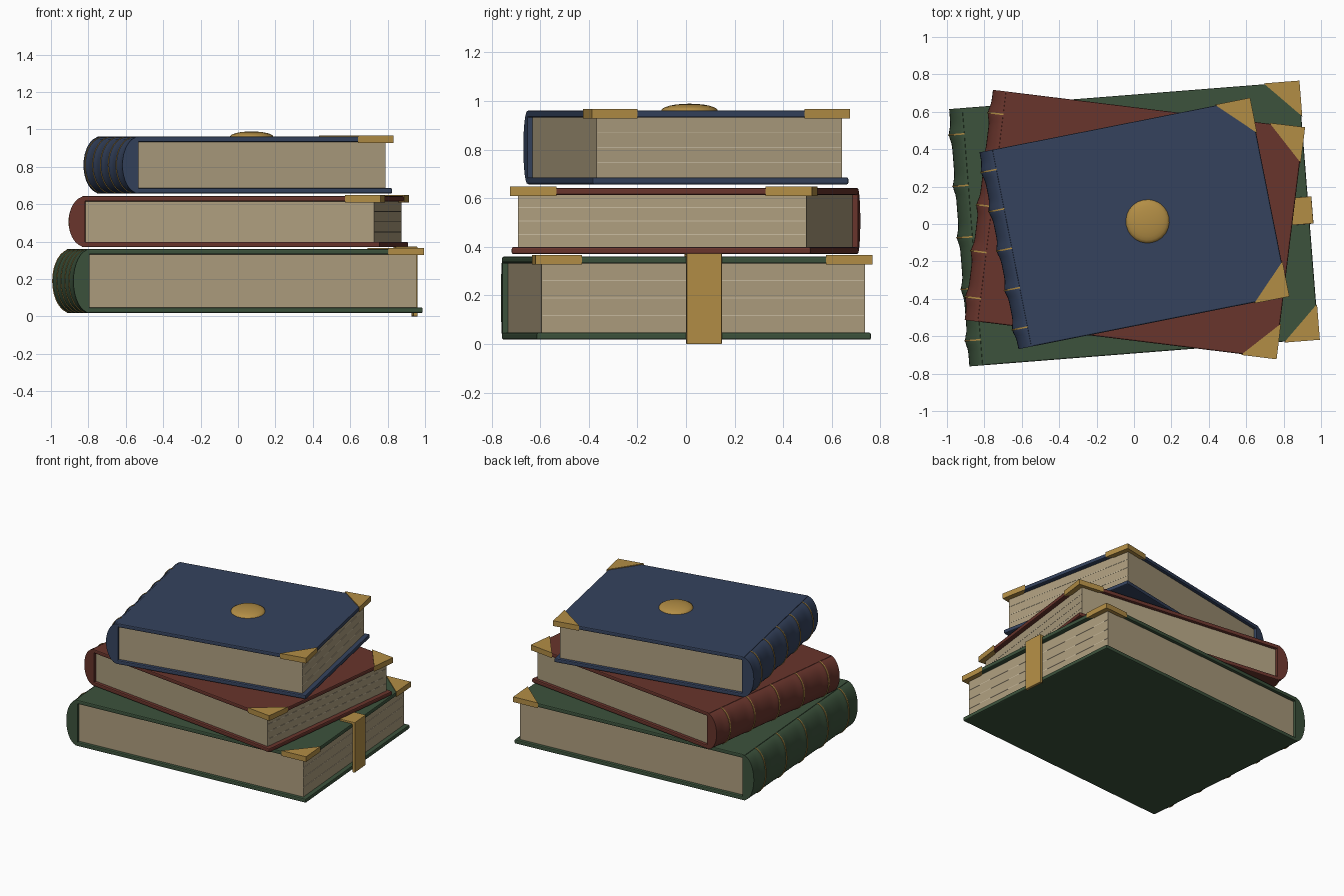
import bpy, bmesh, math
from mathutils import Matrix

if "Cube" in bpy.data.objects:
    bpy.data.objects.remove(bpy.data.objects["Cube"])


def material(name, rgb):
    m = bpy.data.materials.new(name)
    m.diffuse_color = (*rgb, 1)
    m.use_nodes = True
    m.node_tree.nodes["Principled BSDF"].inputs["Base Color"].default_value = m.diffuse_color
    return m


GREEN = material("green cloth", (0.045, 0.085, 0.045))
RED = material("red cloth", (0.14, 0.035, 0.025))
BLUE = material("blue cloth", (0.035, 0.055, 0.11))
PAPER = material("paper", (0.42, 0.34, 0.21))
PALE = material("pale paper", (0.58, 0.50, 0.35))
BRASS = material("brass", (0.45, 0.27, 0.06))


def finish(bm, name, mat, turn, bevel=0, smooth=False):
    """Turn a bmesh into a named object, rotated with its book."""
    bmesh.ops.recalc_face_normals(bm, faces=bm.faces)
    me = bpy.data.meshes.new(name)
    bm.to_mesh(me)
    bm.free()
    me.materials.append(mat)
    ob = bpy.data.objects.new(name, me)
    bpy.context.collection.objects.link(ob)
    ob.rotation_euler.z = turn
    if bevel:
        mod = ob.modifiers.new("bevel", 'BEVEL')
        mod.width = bevel
        mod.segments = 2
    if smooth:
        bpy.ops.object.select_all(action='DESELECT')
        ob.select_set(True)
        bpy.context.view_layer.objects.active = ob
        bpy.ops.object.shade_smooth_by_angle(angle=math.radians(40))
    return ob


def box(name, mat, turn, x, y, z, bevel=0):
    bm = bmesh.new()
    size = Matrix.Diagonal((x[1] - x[0], y[1] - y[0], z[1] - z[0], 1))
    mid = Matrix.Translation([(a[0] + a[1]) / 2 for a in (x, y, z)])
    bmesh.ops.create_cube(bm, size=1, matrix=mid @ size)
    return finish(bm, name, mat, turn, bevel)


def prism(name, mat, turn, outline, z):
    bm = bmesh.new()
    f = bm.faces.new([bm.verts.new((px, py, z[0])) for px, py in outline])
    up = bmesh.ops.extrude_face_region(bm, geom=[f])['geom']
    bmesh.ops.translate(bm, vec=(0, 0, z[1] - z[0]),
                        verts=[v for v in up if isinstance(v, bmesh.types.BMVert)])
    return finish(bm, name, mat, turn)


def half_round(name, mat, turn, x, zmid, half, stations):
    """Half ellipse bulging to -x, lofted through (y, depth) stations."""
    bm = bmesh.new()
    n = 16
    rings = []
    for y, depth in stations:
        rings.append([bm.verts.new((x - depth * math.sin(math.pi * i / n), y,
                                    zmid + half * math.cos(math.pi * i / n)))
                      for i in range(n + 1)])
    for a, b in zip(rings, rings[1:]):
        for i in range(n + 1):
            j = (i + 1) % (n + 1)
            bm.faces.new((a[i], a[j], b[j], b[i]))
    bm.faces.new(rings[0])
    bm.faces.new(rings[-1])
    return finish(bm, name, mat, turn, smooth=True)


def book(label, cloth, degrees, left, right, half_len, z0, z1):
    turn = math.radians(degrees)
    board = 0.029
    page_left, page_right = left + 0.015, right - 0.033
    page_half = half_len - 0.022
    zmid = (z0 + z1) / 2

    # Cover boards
    for part, z in (("bottom_cover", (z0, z0 + board)), ("top_cover", (z1 - board, z1))):
        box(f"{label}_{part}", cloth, turn, (left, right), (-half_len, half_len), z, 0.007)

    # Page block with fine page lines on the fore edge
    p0, p1 = z0 + board - 0.002, z1 - board + 0.002
    box(f"{label}_pages", PAPER, turn, (page_left, page_right), (-page_half, page_half), (p0, p1))
    for i in (1, 2, 3):
        z = p0 + (p1 - p0) * i / 4
        box(f"{label}_page_line_{i}", PALE, turn, (page_right - 0.01, page_right + 0.0015),
            (-page_half + 0.004, page_half - 0.004), (z - 0.002, z + 0.002))

    # Rounded spine with five raised bands
    pitch = 2 * half_len / 5
    depth, swell = 0.087, 0.013
    steps = 60
    stations = []
    for i in range(steps + 1):
        y = -half_len + 2 * half_len * i / steps
        d = (y / pitch - round(y / pitch)) * pitch
        stations.append((y, depth + swell * math.exp(-(d / 0.035) ** 2)))
    half = (z1 - z0) / 2 - 0.002
    half_round(f"{label}_spine", cloth, turn, page_left + 0.003, zmid, half, stations)

    # Gilt line over each band
    for k in range(-2, 3):
        y, w = k * pitch, 0.004
        half_round(f"{label}_gilt_line_{k + 3}", BRASS, turn, page_left, zmid, half + 0.002,
                   [(y - w, depth + swell), (y + w, depth + swell)])

    # Brass corners on the top cover
    leg, lip = 0.192, 0.005
    for side, s in (("front", -1), ("back", 1)):
        cx, cy = right + lip, s * (half_len + lip)
        prism(f"{label}_{side}_brass_corner", BRASS, turn,
              [(cx, cy), (cx - leg, cy), (cx, cy - s * leg)], (z1 - 0.033, z1 + 0.006))


book("green_book", GREEN, 4.5, -0.868, 0.937, 0.69, 0.018, 0.36)
book("red_book", RED, -7, -0.767, 0.840, 0.62, 0.37, 0.643)
book("blue_book", BLUE, 11.2, -0.667, 0.735, 0.5365, 0.657, 0.961)

# Brass clasp on the lower book: strap down the fore edge, flap over the cover
t = math.radians(4.5)
prism_x = (0.936, 0.957)
box("clasp_strap", BRASS, t, prism_x, (-0.073, 0.073), (0, 0.373), 0.003)
box("clasp_flap", BRASS, t, (0.84, 0.95), (-0.073, 0.073), (0.355, 0.373), 0.003)

# Domed medallion on the top cover
bm = bmesh.new()
bmesh.ops.create_uvsphere(bm, u_segments=24, v_segments=12, radius=1,
                          matrix=Matrix.Translation((0.074, 0, 0.96)) @ Matrix.Diagonal((0.117, 0.117, 0.029, 1)))
finish(bm, "medallion", BRASS, math.radians(11.2), smooth=True)
